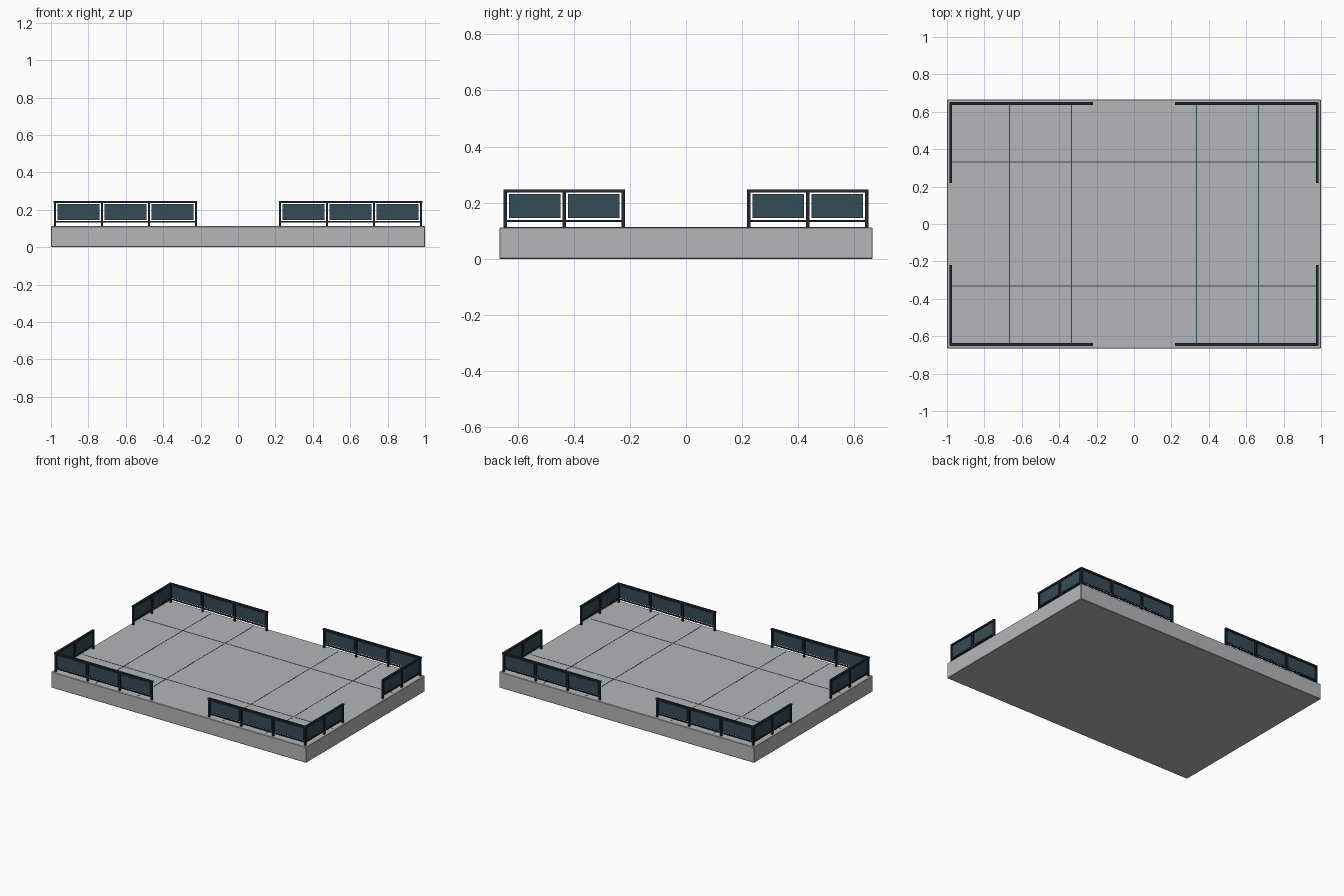
import bpy

old = bpy.data.objects.get("Cube")
if old:
    bpy.data.objects.remove(old, do_unlink=True)


def material(name, rgb):
    m = bpy.data.materials.new(name)
    m.use_nodes = True
    color = (*rgb, 1.0)
    m.diffuse_color = color
    m.node_tree.nodes["Principled BSDF"].inputs["Base Color"].default_value = color
    return m


concrete = material("concrete grey", (0.45, 0.475, 0.475))
frame = material("dark frame", (0.013, 0.024, 0.028))
glass = material("slate teal panel", (0.037, 0.072, 0.09))


def box(name, lo, hi, mat, bevel=0):
    """Axis-aligned box between two corners."""
    bpy.ops.mesh.primitive_cube_add(size=1, location=[(a + b) / 2 for a, b in zip(lo, hi)])
    ob = bpy.context.object
    ob.name = name
    ob.scale = [abs(b - a) for a, b in zip(lo, hi)]
    bpy.ops.object.transform_apply(location=False, rotation=False, scale=True)
    ob.data.materials.append(mat)
    if bevel:
        mod = ob.modifiers.new("edge", "BEVEL")
        mod.width = bevel
        mod.segments = 1
    return ob


HX, HY, TOP = 1.0, 0.665, 0.112     # slab half sizes and deck height
RX, RY, GAP = 0.979, 0.644, 0.224   # railing lines and half of the entrance gap
RAIL_TOP = 0.247

# Slab
box("floor_slab", (-HX, -HY, 0), (HX, HY, TOP), concrete, 0.003)

# Thin joint lines on the deck
for i in (-2, -1, 1, 2):
    x = i / 3
    box("joint_across", (x - 0.0025, -RY, TOP - 0.002), (x + 0.0025, RY, TOP + 0.001), glass)
for y in (-HY / 2, HY / 2):
    box("joint_along", (-RX, y - 0.0025, TOP - 0.002), (RX, y + 0.0025, TOP + 0.001), glass)


def railing(name, axis, side, sign, fixed, end, bays):
    """Straight railing from the corner to the gap, running along x (0) or y (1)."""
    def part(label, a, b, half, z0, z1, mat):
        lo, hi = [0, 0, z0], [0, 0, z1]
        lo[axis], hi[axis] = sorted((sign * a, sign * b))
        lo[1 - axis], hi[1 - axis] = side * fixed - half, side * fixed + half
        box(name + label, lo, hi, mat)

    w = 0.006
    step = (end - GAP) / bays
    part("_top_rail", GAP - w, end + w, 0.007, RAIL_TOP - 0.011, RAIL_TOP, frame)
    part("_lower_rail", GAP, end, 0.004, 0.131, 0.139, frame)
    for i in range(bays + 1):
        p = GAP + i * step
        part("_post", p - w, p + w, w, TOP - 0.003, RAIL_TOP - 0.005, frame)
        if i < bays:
            part("_panel", p + 0.013, p + step - 0.013, 0.003, 0.145, 0.231, glass)


# Railings wrap all four corners
for sx in (-1, 1):
    for sy in (-1, 1):
        corner = ("front" if sy < 0 else "back") + ("_right" if sx < 0 else "_left")
        railing(corner + "_long", 0, sy, sx, RY, RX, 3)
        railing(corner + "_short", 1, sx, sy, RX, RY, 2)
